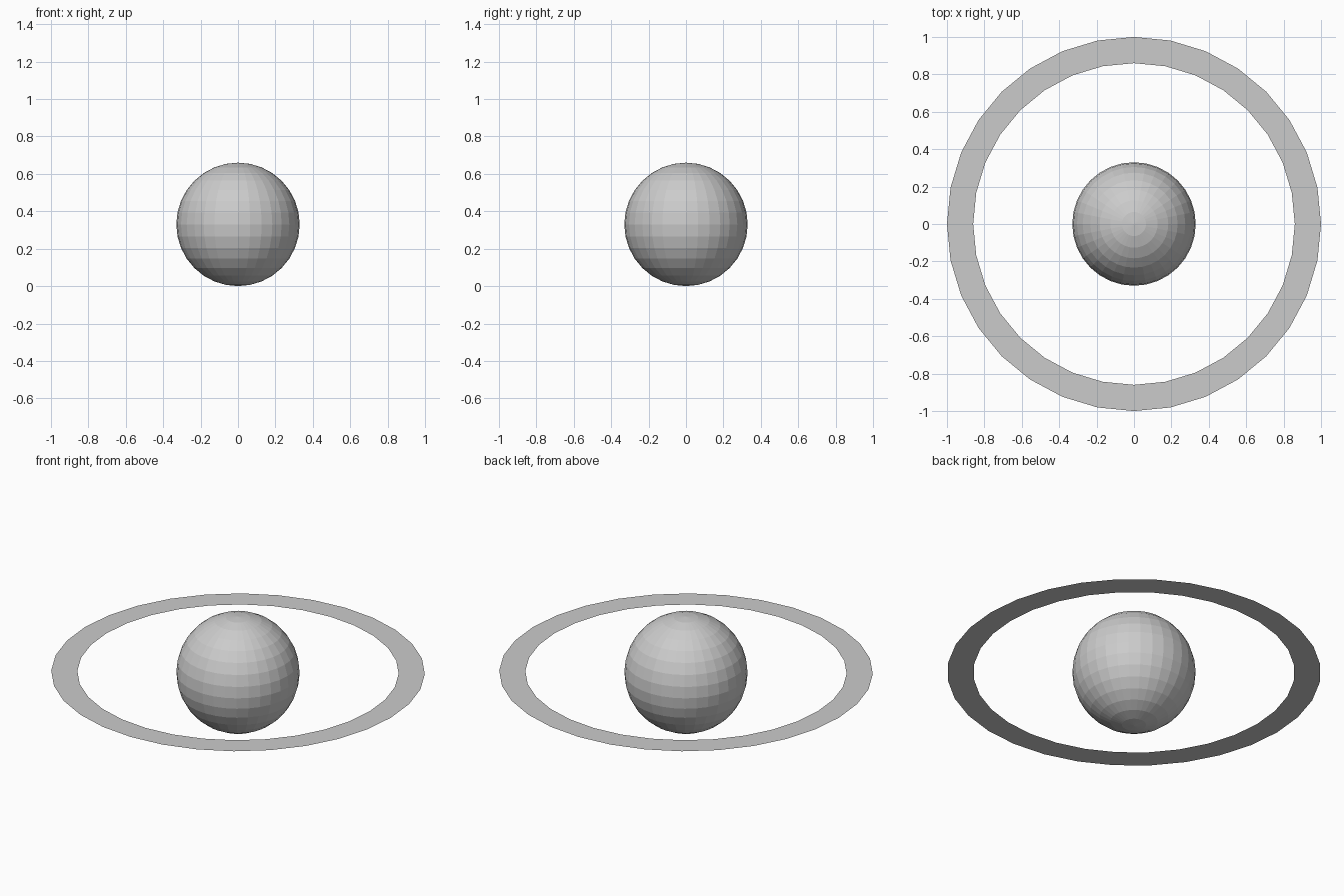
import bpy
import bmesh
from math import tau

RADIUS = 0.33
RING_INNER, RING_OUTER = 0.86, 1.0
SEGMENTS = 32

cube = bpy.data.objects.get("Cube")
if cube:
    bpy.data.objects.remove(cube, do_unlink=True)

# Single plain grey
grey = bpy.data.materials.new("light_grey")
grey.use_nodes = True
colour = (0.6, 0.6, 0.6, 1)
grey.diffuse_color = colour
grey.node_tree.nodes["Principled BSDF"].inputs["Base Color"].default_value = colour


def add_object(name, bm):
    mesh = bpy.data.meshes.new(name)
    bm.to_mesh(mesh)
    bm.free()
    mesh.materials.append(grey)
    obj = bpy.data.objects.new(name, mesh)
    obj.location.z = RADIUS
    bpy.context.collection.objects.link(obj)
    return obj


# Faceted globe
bm = bmesh.new()
bmesh.ops.create_uvsphere(bm, u_segments=SEGMENTS, v_segments=16, radius=RADIUS)
add_object("planet", bm)

# Flat, paper-thin ring: a radial edge spun around the globe
bm = bmesh.new()
edge = bm.edges.new([bm.verts.new((r, 0, 0)) for r in (RING_INNER, RING_OUTER)])
bmesh.ops.spin(bm, geom=[edge, *edge.verts], cent=(0, 0, 0), axis=(0, 0, 1),
               angle=tau, steps=SEGMENTS, use_merge=True)
bmesh.ops.remove_doubles(bm, verts=bm.verts, dist=0.001)
bm.normal_update()
if sum(f.normal.z for f in bm.faces) < 0:
    bmesh.ops.reverse_faces(bm, faces=bm.faces)
add_object("ring", bm)
